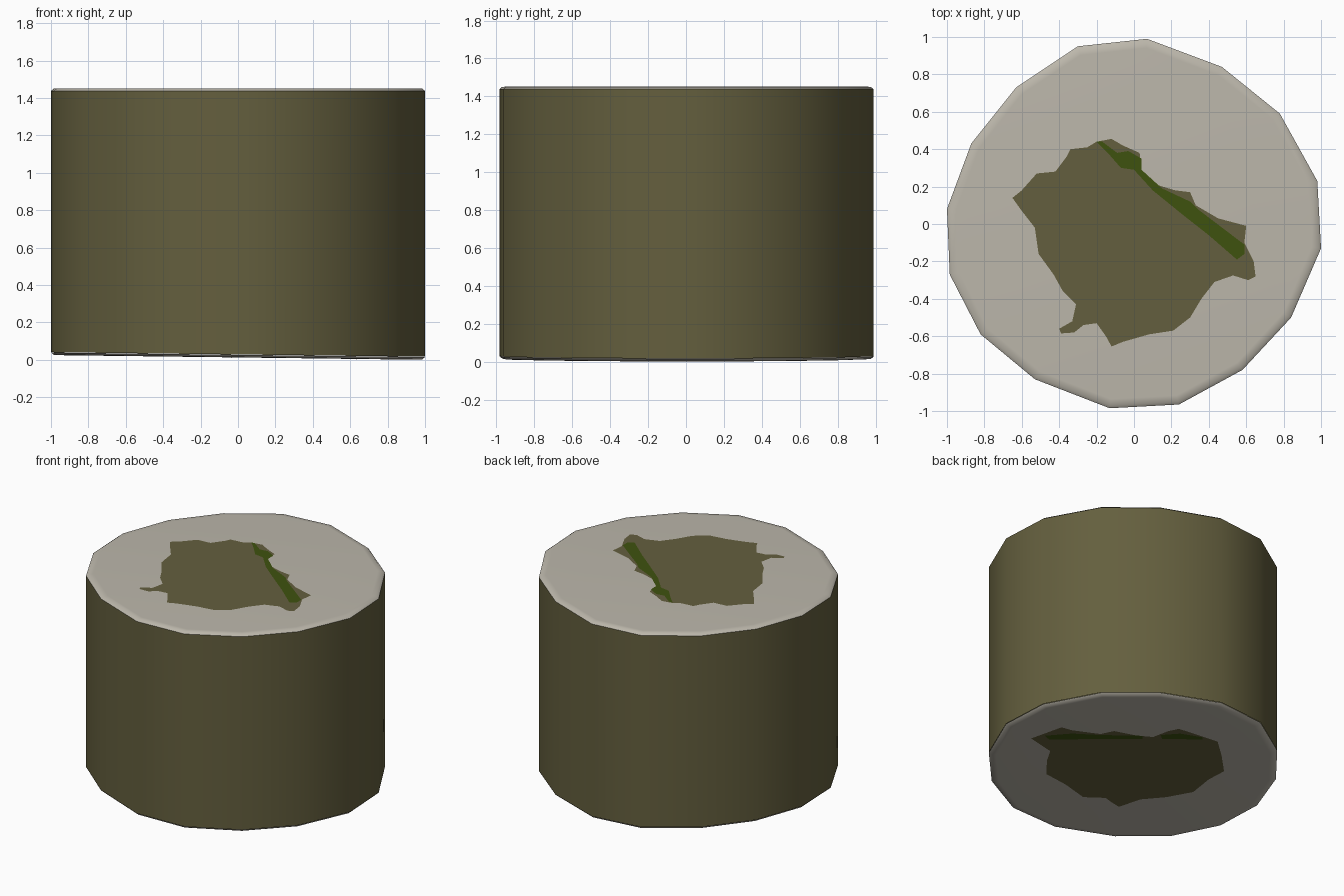
import bpy, bmesh, math

if "Cube" in bpy.data.objects:
    bpy.data.objects.remove(bpy.data.objects["Cube"])


def material(name, srgb):
    lin = [((c / 255 + 0.055) / 1.055) ** 2.4 for c in srgb]
    m = bpy.data.materials.new(name)
    m.diffuse_color = (*lin, 1)
    m.use_nodes = True
    m.node_tree.nodes["Principled BSDF"].inputs["Base Color"].default_value = m.diffuse_color
    return m


BARK = material("bark_brown", (100, 95, 62))
WOOD = material("pale_wood", (188, 183, 171))
MOSS = material("moss_green", (62, 82, 15))

# Slightly irregular sixteen-sided log outline
OUTLINE = [(0.07, 0.99), (0.47, 0.84), (0.78, 0.59), (0.98, 0.23),
           (1.0, -0.13), (0.84, -0.5), (0.58, -0.78), (0.24, -0.965),
           (-0.13, -0.985), (-0.53, -0.83), (-0.82, -0.59), (-0.985, -0.27),
           (-1.0, 0.08), (-0.87, 0.43), (-0.63, 0.73), (-0.3, 0.95)]


def top_z(x, y):
    return 1.452


def bottom_z(x, y):
    return 0.013 - 0.012 * x   # the underside is cut slightly askew


def finish(bm, name, mat, smooth):
    bmesh.ops.recalc_face_normals(bm, faces=bm.faces)
    mesh = bpy.data.meshes.new(name)
    bm.to_mesh(mesh)
    bm.free()
    mesh.materials.append(mat)
    for p in mesh.polygons:
        p.use_smooth = smooth
    ob = bpy.data.objects.new(name, mesh)
    bpy.context.collection.objects.link(ob)
    return ob


def ring(bm, scale, height, offset):
    return [bm.verts.new((x * scale, y * scale, height(x, y) + offset))
            for x, y in OUTLINE]


def bridge(bm, a, b):
    n = len(a)
    for i in range(n):
        j = (i + 1) % n
        bm.faces.new((a[i], a[j], b[j], b[i]))


def face_up(ob, up):
    # make every face point away from the log's middle
    bm = bmesh.new()
    bm.from_mesh(ob.data)
    bm.normal_update()
    total = sum(f.normal.z * f.calc_area() for f in bm.faces)
    if total * up < 0:
        bmesh.ops.reverse_faces(bm, faces=bm.faces)
    bm.to_mesh(ob.data)
    bm.free()


# Bark wall
bm = bmesh.new()
bridge(bm, ring(bm, 1, bottom_z, 0.016), ring(bm, 1, top_z, -0.014))
finish(bm, "bark_wall", BARK, True)


# Cut ends with a softly rounded rim
def cut_end(name, height, up):
    bm = bmesh.new()
    rings = [ring(bm, 1, height, -0.014 * up),
             ring(bm, 0.985, height, -0.002 * up),
             ring(bm, 0.95, height, 0)]
    for a, b in zip(rings, rings[1:]):
        bridge(bm, a, b)
    bm.faces.new(rings[-1])
    face_up(finish(bm, name, WOOD, True), up)


cut_end("top_cut", top_z, 1)
cut_end("bottom_cut", bottom_z, -1)


# Thin stains lying on the cut ends
def stain(name, pts, height, up, lift, mat):
    bm = bmesh.new()
    f = bm.faces.new([bm.verts.new((x, y, height(x, y) + lift * up))
                      for x, y in pts])
    bmesh.ops.triangulate(bm, faces=[f])
    face_up(finish(bm, name, mat, False), up)


top_core = [
    (-.20, .44), (-.12, .455), (-.06, .42), (.03, .38), (.04, .29), (.12, .21),
    (.22, .18), (.30, .17), (.33, .10), (.45, .03), (.60, -.01), (.59, -.10),
    (.64, -.20), (.65, -.28), (.61, -.30), (.53, -.275), (.43, -.31),
    (.36, -.40), (.30, -.50), (.21, -.57), (.08, -.59), (-.06, -.63),
    (-.12, -.655), (-.15, -.60), (-.20, -.53), (-.27, -.54), (-.32, -.58),
    (-.39, -.585), (-.40, -.56), (-.33, -.52), (-.31, -.43), (-.38, -.36),
    (-.43, -.27), (-.51, -.16), (-.53, -.02), (-.60, .07), (-.65, .14),
    (-.60, .18), (-.52, .27), (-.42, .28), (-.36, .36), (-.34, .40), (-.25, .41)]
top_moss = [
    (-.20, .44), (-.17, .44), (-.09, .38), (-.03, .39), (.04, .35), (.04, .29),
    (.15, .19), (.30, .12), (.34, .08), (.59, -.11), (.59, -.16), (.55, -.19),
    (.40, -.06), (.26, .05), (.10, .18), (0, .29), (-.07, .30), (-.14, .38)]
stain("top_core", top_core, top_z, 1, 0.002, BARK)
stain("top_moss", top_moss, top_z, 1, 0.004, MOSS)

# Underside stains, laid out along the axis of the moss streak
A = math.radians(39)


def turned(pts):
    return [(-u * math.cos(A) + w * math.sin(A),
             u * math.sin(A) + w * math.cos(A)) for u, w in pts]


bottom_core = [
    (-.69, .36), (-.49, .51), (-.42, .47), (-.23, .42), (-.14, .46), (.01, .40),
    (.12, .38), (.22, .46), (.29, .49), (.40, .42), (.49, .36), (.55, .32),
    (.58, .13), (.60, -.08), (.50, -.19), (.40, -.36), (.22, -.43), (.05, -.46),
    (-.08, -.46), (-.09, -.56), (-.14, -.50), (-.18, -.44), (-.33, -.43),
    (-.45, -.26), (-.58, -.12), (-.58, .06), (-.56, .19)]
moss_left = [(-.60, .40), (-.42, .43), (-.23, .41), (.05, .40), (.05, .36),
             (-.57, .35)]
moss_right = [(.17, .41), (.30, .43), (.45, .38), (.45, .35), (.18, .36)]
stain("bottom_core", turned(bottom_core), bottom_z, -1, 0.002, BARK)
stain("bottom_moss_left", turned(moss_left), bottom_z, -1, 0.004, MOSS)
stain("bottom_moss_right", turned(moss_right), bottom_z, -1, 0.004, MOSS)
